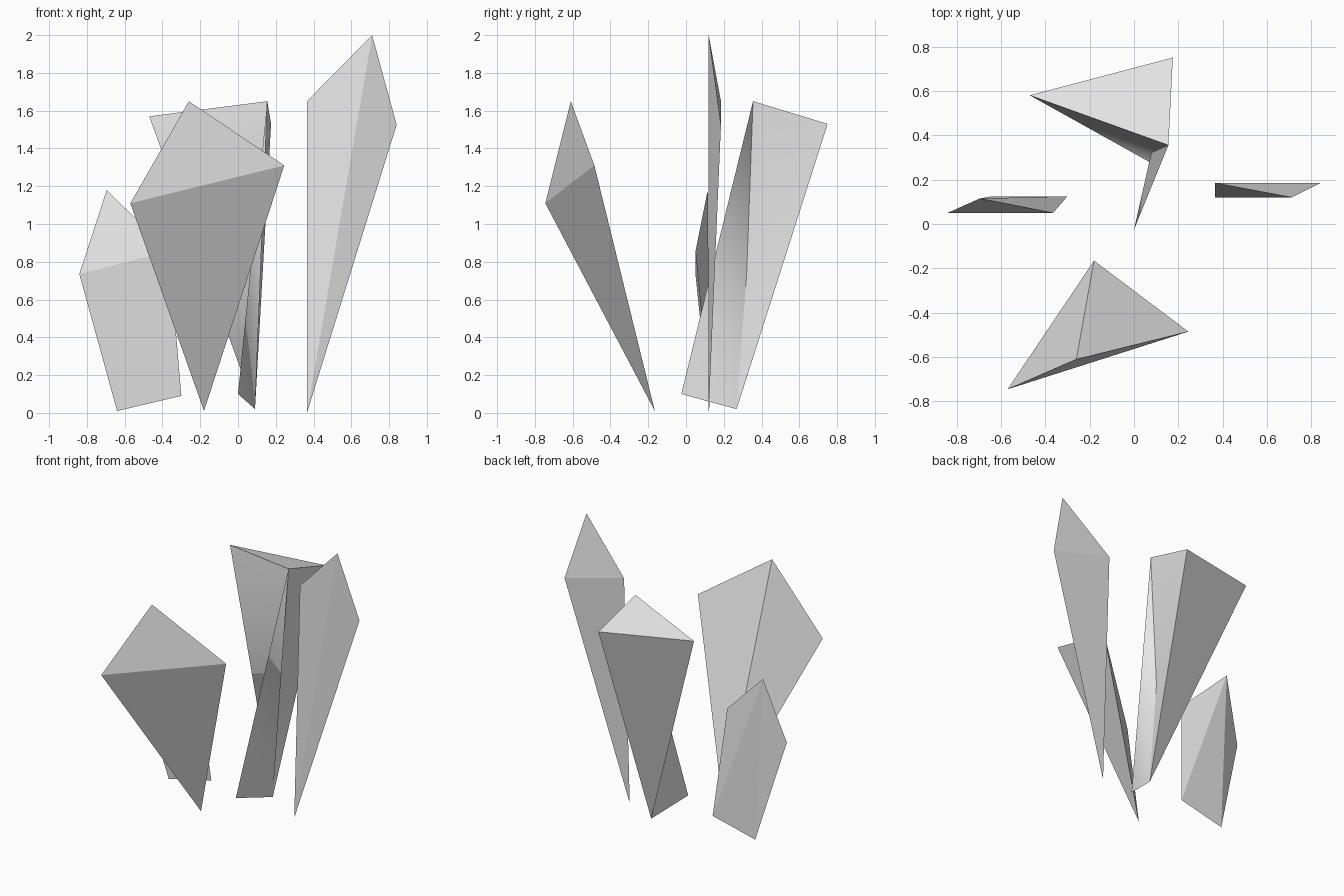
import bpy
import bmesh

cube = bpy.data.objects.get("Cube")
if cube:
    bpy.data.objects.remove(cube, do_unlink=True)

# One plain grey for every shard
grey = bpy.data.materials.new("light_grey")
grey.use_nodes = True
grey.diffuse_color = (0.8, 0.8, 0.8, 1)
grey.node_tree.nodes["Principled BSDF"].inputs["Base Color"].default_value = (0.8, 0.8, 0.8, 1)


def shard(name, corners, faces, soft=()):
    """Closed shard: corners named by letter, faces as words, soft = edges left smooth."""
    bm = bmesh.new()
    v = {letter: bm.verts.new(co) for letter, co in corners.items()}
    for word in faces.split():
        bm.faces.new([v[letter] for letter in word])
    bmesh.ops.recalc_face_normals(bm, faces=bm.faces[:])
    for f in bm.faces:
        f.smooth = bool(soft)
    for e in bm.edges:
        e.smooth = False
    for a, b in soft:
        bm.edges.get((v[a], v[b])).smooth = True
    mesh = bpy.data.meshes.new(name)
    bm.to_mesh(mesh)
    bm.free()
    mesh.materials.append(grey)
    obj = bpy.data.objects.new(name, mesh)
    bpy.context.collection.objects.link(obj)
    return obj


TETRA = "abc abd bcd cad"

# Front shard: leaning tetrahedron on its point
shard("front_shard", {
    "a": (-0.26, -0.61, 1.65), "b": (-0.57, -0.745, 1.11),
    "c": (0.245, -0.485, 1.31), "d": (-0.18, -0.165, 0.01)}, TETRA)

# Tall thin shard on the +x side
shard("tall_left_shard", {
    "a": (0.71, 0.12, 2.0), "b": (0.365, 0.185, 1.65),
    "c": (0.84, 0.185, 1.525), "d": (0.365, 0.12, 0.0)}, TETRA)

# Short flat shard on the -x side: a four-sided base closed by one peak
shard("short_right_shard", {
    "p": (-0.695, 0.115, 1.18), "a": (-0.84, 0.05, 0.735),
    "c": (-0.365, 0.05, 0.855), "d": (-0.3, 0.125, 0.09),
    "e": (-0.64, 0.125, 0.01)}, "acde pac pcd pde pea")

# Back shard: triangular top twisting down to a bottom edge
shard("back_shard", {
    "p": (-0.47, 0.58, 1.57), "q": (0.155, 0.355, 1.65),
    "r": (0.175, 0.75, 1.53), "s": (0.0, -0.025, 0.1),
    "t": (0.09, 0.268, 0.02)}, "pqr prt pqt qst srq str", soft=("qt", "sr"))
